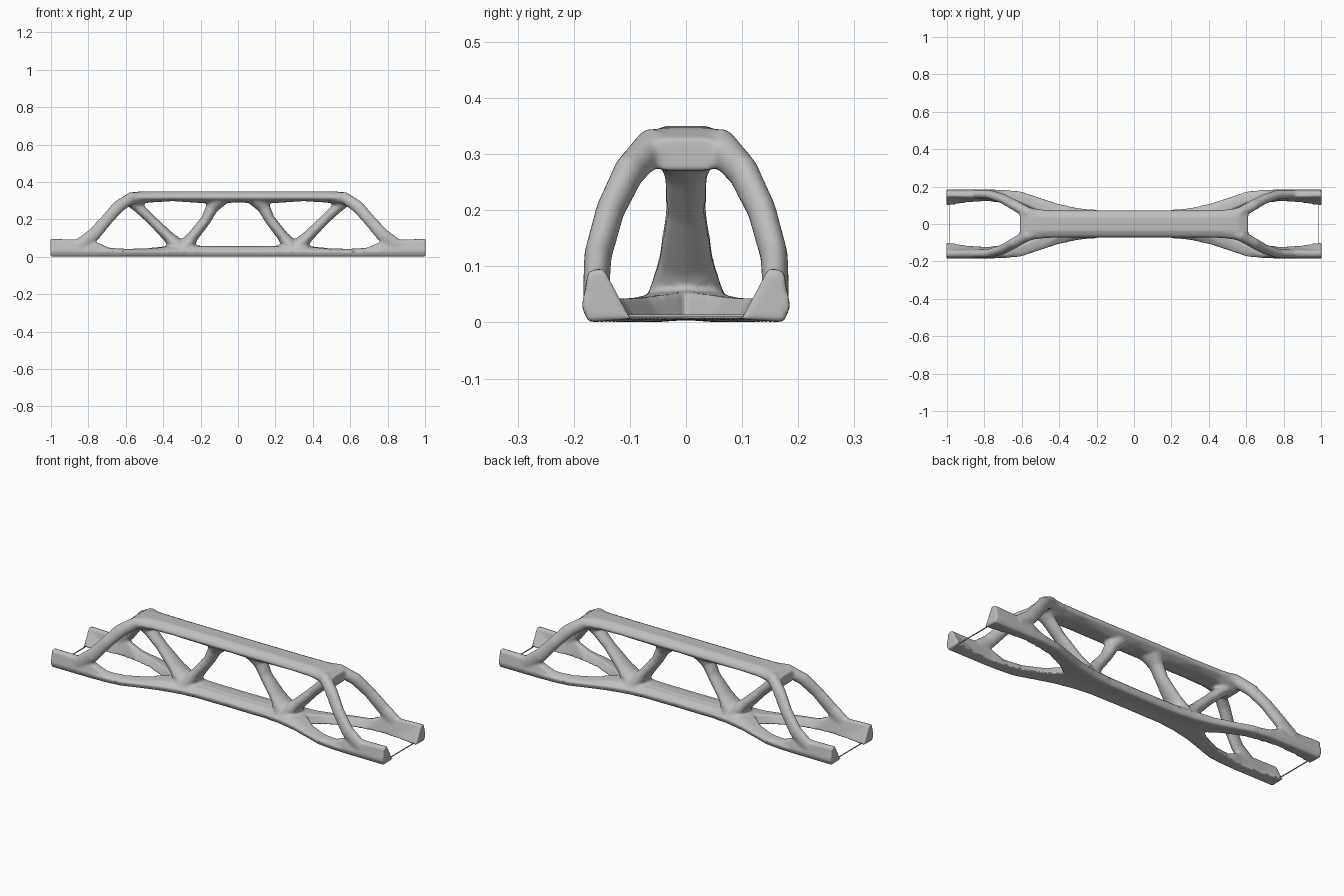
import bpy, bmesh, math
from mathutils import Vector

cube = bpy.data.objects.get("Cube")
if cube:
    bpy.data.objects.remove(cube, do_unlink=True)

# One grey material
grey = bpy.data.materials.new("light_grey")
grey.use_nodes = True
colour = (0.52, 0.52, 0.52, 1)
grey.diffuse_color = colour
grey.node_tree.nodes["Principled BSDF"].inputs["Base Color"].default_value = colour

bm = bmesh.new()


def loft(rings):
    """Skin a closed solid through matching rings of points."""
    vs = [[bm.verts.new(p) for p in ring] for ring in rings]
    n = len(vs[0])
    faces = [bm.faces.new(vs[0]), bm.faces.new(vs[-1][::-1])]
    for a, b in zip(vs, vs[1:]):
        for i in range(n):
            j = (i + 1) % n
            faces.append(bm.faces.new((a[i], b[i], b[j], a[j])))
    bmesh.ops.recalc_face_normals(bm, faces=faces)


def strut(stations, sides=12):
    """Oval bar along a path; each station is (x, y, z, half width, half depth)."""
    pts = [Vector(s[:3]) for s in stations]
    rings = []
    for i, s in enumerate(stations):
        t = (pts[min(i + 1, len(pts) - 1)] - pts[max(i - 1, 0)]).normalized()
        depth = t.cross(Vector((0, 1, 0))).normalized()
        width = depth.cross(t).normalized()
        angles = [math.tau * k / sides for k in range(sides)]
        rings.append([pts[i] + width * s[3] * math.cos(a) + depth * s[4] * math.sin(a)
                      for a in angles])
    loft(rings)


# Top chord: domed cap, tapered underside, rounded shoulder at the end
def chord_ring(x, half, top, low):
    side = [(half * 0.5, top), (half * 0.85, top - 0.013), (half, top - 0.032),
            (half * 0.9, top - 0.042), (half * 0.45, low)]
    return [(x, y, z) for y, z in side] + [(x, -y, z) for y, z in reversed(side)]


loft([chord_ring(*s) for s in [
    (-0.02, 0.074, 0.35, 0.293), (0.1, 0.074, 0.35, 0.285), (0.2, 0.074, 0.35, 0.288),
    (0.35, 0.074, 0.35, 0.298), (0.48, 0.078, 0.35, 0.29), (0.56, 0.088, 0.347, 0.272),
    (0.61, 0.085, 0.328, 0.27)]])


# Bottom chord, forking into an arm that ends in a wedge-shaped foot
def base_ring(x, inner, outer, ridge_in, ridge_out, top):
    return [(x, inner, 0.006), (x, ridge_in, top), (x, ridge_out, top - 0.006),
            (x, outer, 0.028), (x, outer - 0.012, 0.0)]


loft([base_ring(*s) for s in [
    (-0.02, -0.03, 0.074, -0.02, 0.05, 0.058), (0.2, -0.03, 0.076, -0.02, 0.05, 0.06),
    (0.3, -0.03, 0.086, -0.02, 0.055, 0.064), (0.41, -0.02, 0.11, 0.0, 0.075, 0.055),
    (0.5, 0.045, 0.14, 0.07, 0.115, 0.046), (0.6, 0.09, 0.174, 0.115, 0.155, 0.044),
    (0.69, 0.11, 0.184, 0.135, 0.17, 0.05), (0.77, 0.12, 0.186, 0.14, 0.172, 0.085),
    (0.86, 0.118, 0.186, 0.144, 0.174, 0.094), (1.003, 0.097, 0.186, 0.147, 0.174, 0.098)]])

# Splayed end leg
strut([(0.48, 0.03, 0.32, 0.03, 0.025), (0.57, 0.06, 0.315, 0.032, 0.032),
       (0.64, 0.102, 0.268, 0.028, 0.034), (0.70, 0.135, 0.2, 0.026, 0.032),
       (0.77, 0.157, 0.12, 0.025, 0.036), (0.85, 0.16, 0.055, 0.024, 0.04)])

# Inner diagonal brace
strut([(0.11, 0, 0.31, 0.06, 0.055), (0.14, 0, 0.26, 0.038, 0.034),
       (0.17, 0, 0.2, 0.036, 0.028), (0.24, 0, 0.11, 0.05, 0.03),
       (0.29, 0, 0.04, 0.072, 0.05)])

# Outer diagonal brace
strut([(0.57, 0, 0.305, 0.06, 0.04), (0.53, 0, 0.262, 0.038, 0.029),
       (0.46, 0, 0.195, 0.034, 0.026), (0.37, 0, 0.105, 0.05, 0.031),
       (0.31, 0, 0.04, 0.072, 0.05)])

mesh = bpy.data.meshes.new("bridge_frame")
bm.to_mesh(mesh)
bm.free()
mesh.materials.append(grey)
frame = bpy.data.objects.new("bridge_frame", mesh)
bpy.context.collection.objects.link(frame)

# Mirror the quarter, then fuse and soften the joints
mirror = frame.modifiers.new("mirror", 'MIRROR')
mirror.use_axis = (True, True, False)
mirror.use_mirror_merge = False
fuse = frame.modifiers.new("fuse", 'REMESH')
fuse.mode = 'VOXEL'
fuse.voxel_size = 0.007
fuse.use_smooth_shade = True
soften = frame.modifiers.new("soften", 'SMOOTH')
soften.factor = 0.5
soften.iterations = 5

# Hair-thin tie between the feet at each end
for name, side in (("left_end_tie", 1), ("right_end_tie", -1)):
    bpy.ops.mesh.primitive_cube_add(size=1, location=(side * 0.988, 0, 0.012))
    tie = bpy.context.object
    tie.name = name
    tie.scale = (0.004, 0.24, 0.004)
    tie.data.materials.append(grey)
